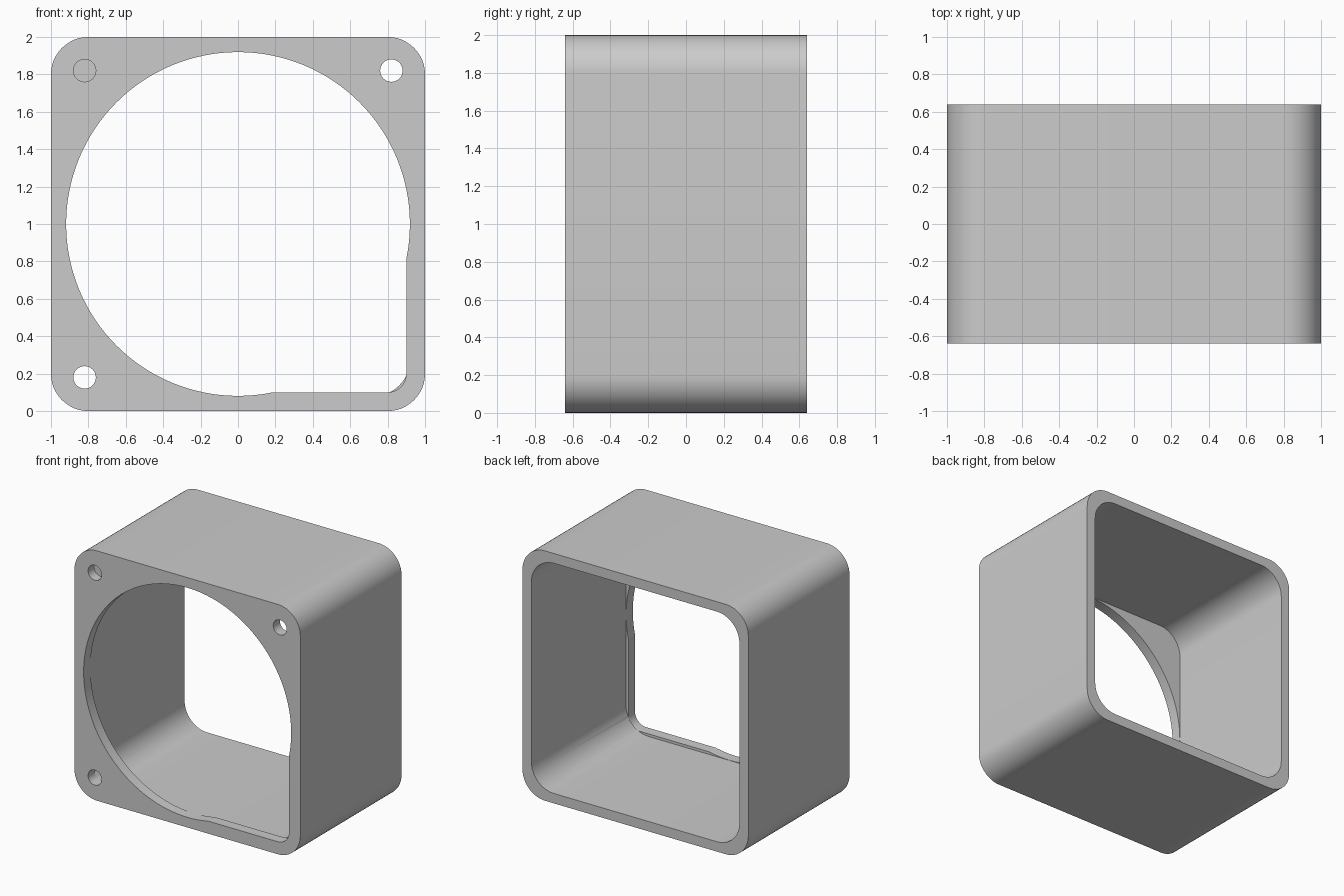
import bpy
import bmesh
from math import sin, cos, pi, radians

cube = bpy.data.objects.get("Cube")
if cube:
    bpy.data.objects.remove(cube, do_unlink=True)

FRONT, BACK = -0.64, 0.64
PLATE = 0.085                      # thickness of the front plate
PLATE_BACK = FRONT + PLATE

grey = bpy.data.materials.new("plain grey")
grey.use_nodes = True
colour = (0.6, 0.6, 0.6, 1)
grey.diffuse_color = colour
grey.node_tree.nodes["Principled BSDF"].inputs["Base Color"].default_value = colour


def rounded_rect(x0, x1, z0, z1, r, steps=12):
    """Outline of a rectangle with rounded corners."""
    centres = [(x1 - r, z1 - r), (x0 + r, z1 - r), (x0 + r, z0 + r), (x1 - r, z0 + r)]
    return [(cx + r * cos((q + i / steps) * pi / 2), cz + r * sin((q + i / steps) * pi / 2))
            for q, (cx, cz) in enumerate(centres) for i in range(steps + 1)]


def circle(cx, cz, r, steps):
    return [(cx + r * cos(2 * pi * i / steps), cz + r * sin(2 * pi * i / steps))
            for i in range(steps)]


def prism(name, outline, y0, y1):
    """Extrude an x-z outline along y."""
    bm = bmesh.new()
    face = bm.faces.new([bm.verts.new((x, y0, z)) for x, z in outline])
    side = bmesh.ops.extrude_face_region(bm, geom=[face])
    verts = [g for g in side["geom"] if isinstance(g, bmesh.types.BMVert)]
    bmesh.ops.translate(bm, verts=verts, vec=(0, y1 - y0, 0))
    bmesh.ops.recalc_face_normals(bm, faces=bm.faces)
    mesh = bpy.data.meshes.new(name)
    bm.to_mesh(mesh)
    bm.free()
    mesh.materials.append(grey)
    obj = bpy.data.objects.new(name, mesh)
    bpy.context.collection.objects.link(obj)
    return obj


def cut(body, outline, y0, y1):
    """Subtract a prism from the body."""
    cutter = prism("cutter", outline, y0, y1)
    cutter.hide_render = True
    mod = body.modifiers.new("cut", "BOOLEAN")
    mod.operation, mod.solver, mod.object = "DIFFERENCE", "EXACT", cutter
    bpy.context.view_layer.objects.active = body
    bpy.ops.object.modifier_apply(modifier=mod.name)
    bpy.data.objects.remove(cutter, do_unlink=True)


# Rounded square housing, hollow from the back
housing = prism("housing", rounded_rect(-1, 1, 0, 2, 0.2), FRONT, BACK)
cut(housing, rounded_rect(-0.921, 0.921, 0.079, 1.921, 0.2), PLATE_BACK, BACK + 0.1)

# Round opening in the front plate, squared off at one lower corner
through = PLATE_BACK + 0.001
cut(housing, circle(0, 1, 0.919, 128), FRONT - 0.1, through)
cut(housing, rounded_rect(0, 0.9, 0.1, 1, 0.1), FRONT - 0.1, through)

# Screw holes: two go through, the upper one on the -x side is blind
for x, z, end in [(0.82, 1.82, through), (-0.82, 0.18, through),
                  (-0.82, 1.82, PLATE_BACK - 0.008)]:
    cut(housing, circle(x, z, 0.06, 32), FRONT - 0.1, end)

bpy.ops.object.select_all(action="DESELECT")
housing.select_set(True)
bpy.context.view_layer.objects.active = housing
bpy.ops.object.shade_smooth_by_angle(angle=radians(30))
